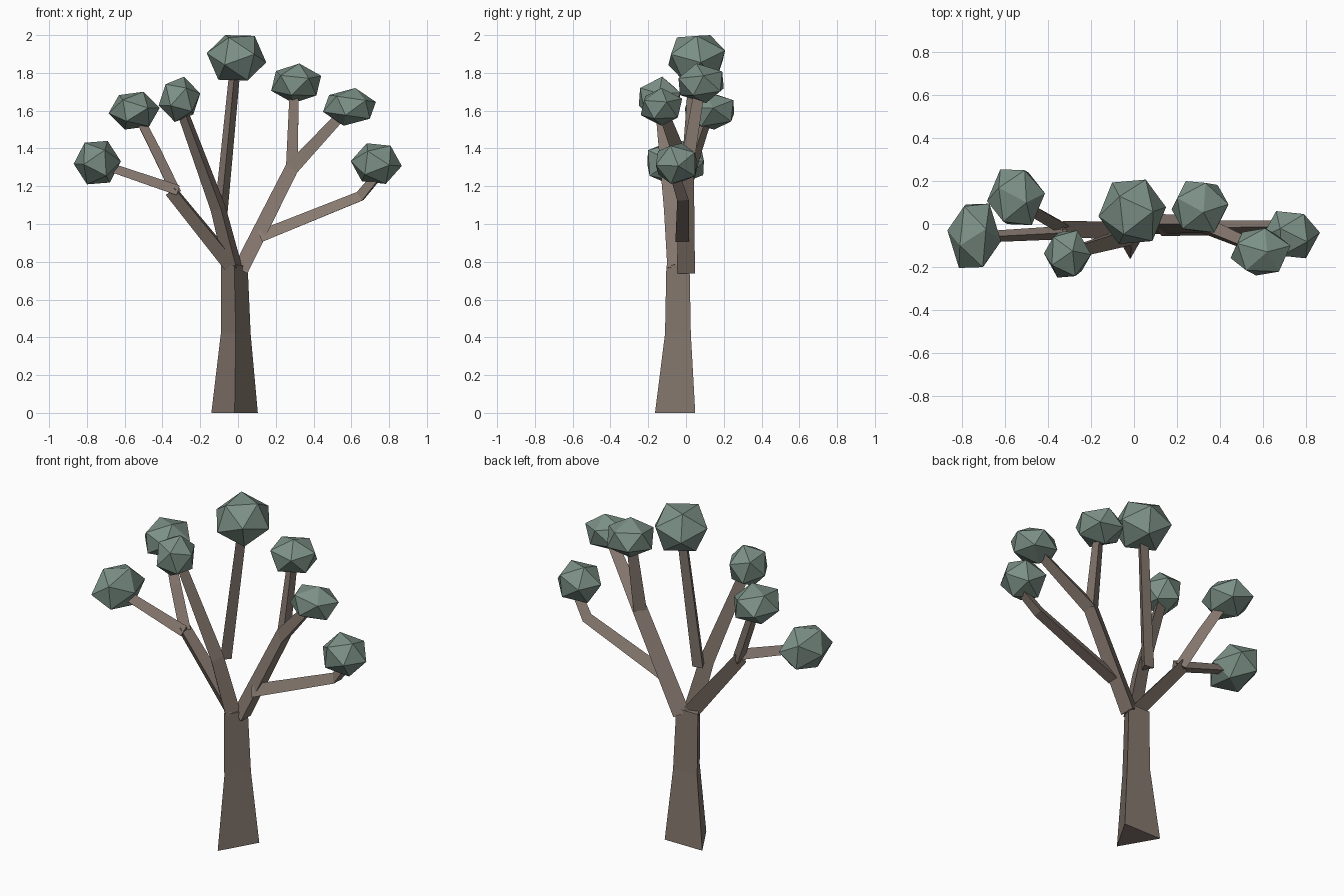
import bpy, bmesh, math, random
from mathutils import Vector, Euler

random.seed(4)
cube = bpy.data.objects.get("Cube")
if cube:
    bpy.data.objects.remove(cube, do_unlink=True)


def material(name, colour):
    mat = bpy.data.materials.new(name)
    mat.use_nodes = True
    mat.diffuse_color = colour
    mat.node_tree.nodes["Principled BSDF"].inputs["Base Color"].default_value = colour
    return mat


BARK = material("brown bark", (0.24, 0.19, 0.16, 1))
LEAF = material("grey green leaves", (0.20, 0.28, 0.24, 1))


def add_object(name, bm, mat):
    bmesh.ops.recalc_face_normals(bm, faces=bm.faces)
    mesh = bpy.data.meshes.new(name)
    bm.to_mesh(mesh)
    bm.free()
    mesh.materials.append(mat)
    bpy.context.collection.objects.link(bpy.data.objects.new(name, mesh))


def limb(name, points, radii, ridge, flat=False):
    """Three-sided tapered tube along points, with one edge turned to ridge."""
    pts = [Vector(p) for p in points]
    bm = bmesh.new()
    rings = []
    for i, (p, r) in enumerate(zip(pts, radii)):
        t = Vector((0, 0, 1)) if flat else Vector()
        if not flat:
            if i > 0:
                t += (p - pts[i - 1]).normalized()
            if i < len(pts) - 1:
                t += (pts[i + 1] - p).normalized()
        t.normalize()
        u = Vector(ridge)
        u = (u - t * u.dot(t)).normalized()
        v = t.cross(u)
        angles = [k * math.tau / 3 for k in range(3)]
        rings.append([bm.verts.new(p + r * (math.cos(a) * u + math.sin(a) * v))
                      for a in angles])
    for a, b in zip(rings, rings[1:]):
        for k in range(3):
            n = (k + 1) % 3
            bm.faces.new((a[k], a[n], b[n], b[k]))
    bm.faces.new(rings[0])
    bm.faces.new(rings[-1])
    add_object(name, bm, BARK)


def leaf_cluster(name, centre, size):
    """Turned twenty-sided ball fitted to a given size."""
    bm = bmesh.new()
    bmesh.ops.create_icosphere(bm, subdivisions=1, radius=1)
    turn = Euler([random.uniform(0, math.tau) for _ in range(3)]).to_matrix()
    bmesh.ops.rotate(bm, verts=bm.verts, matrix=turn)
    for axis in range(3):
        values = [v.co[axis] for v in bm.verts]
        low, high = min(values), max(values)
        for v in bm.verts:
            unit = (v.co[axis] - low) / (high - low) - 0.5
            v.co[axis] = centre[axis] + unit * size[axis]
    add_object(name, bm, LEAF)


# Trunk
limb("trunk", [(-0.018, -0.022, 0), (-0.012, -0.02, 0.42), (-0.02, -0.022, 0.78)],
     [0.142, 0.091, 0.082], (0, -1, 0), flat=True)

# Left side branches
limb("left_main_branch", [(0.025, 0, 0.75), (0.295, 0, 1.29), (0.58, -0.12, 1.6)],
     [0.055, 0.048, 0.032], (-1, 0, 0.5))
limb("left_upright_branch", [(0.295, 0, 1.28), (0.305, 0.07, 1.7)],
     [0.042, 0.032], (-1, 0, 0))
limb("left_low_branch", [(0.12, -0.02, 0.925), (0.65, -0.015, 1.14), (0.74, -0.05, 1.25)],
     [0.042, 0.036, 0.032], (-0.3, 0, 1))

# Right side branches
limb("right_main_branch", [(-0.015, -0.03, 0.77), (-0.35, -0.02, 1.18)],
     [0.052, 0.042], (0.3, -1, 0.3))
limb("right_back_branch", [(-0.335, -0.01, 1.16), (-0.44, 0.05, 1.38), (-0.53, 0.11, 1.56)],
     [0.036, 0.034, 0.03], (1, 0, 0.4))
limb("right_low_branch", [(-0.32, -0.04, 1.17), (-0.7, -0.06, 1.3)],
     [0.036, 0.03], (0.3, 0, 1))
limb("right_front_branch", [(-0.02, -0.045, 0.77), (-0.1, -0.07, 1.08), (-0.3, -0.13, 1.62)],
     [0.055, 0.048, 0.034], (0.2, -1, 0))

# Centre branch
limb("centre_branch", [(-0.09, 0.0, 1.06), (-0.015, 0.05, 1.83)],
     [0.04, 0.033], (0, -1, 0))

# Leaf clusters
leaves = [
    ("right_low_leaves", (-0.745, -0.055, 1.325), (0.25, 0.3, 0.23)),
    ("right_back_leaves", (-0.55, 0.125, 1.6), (0.27, 0.26, 0.2)),
    ("right_front_leaves", (-0.31, -0.14, 1.66), (0.22, 0.22, 0.24)),
    ("centre_leaves", (-0.008, 0.057, 1.88), (0.315, 0.3, 0.24)),
    ("left_upright_leaves", (0.308, 0.08, 1.745), (0.265, 0.24, 0.21)),
    ("left_front_leaves", (0.59, -0.13, 1.62), (0.28, 0.22, 0.2)),
    ("left_low_leaves", (0.732, -0.05, 1.32), (0.27, 0.22, 0.215)),
]
for name, centre, size in leaves:
    leaf_cluster(name, centre, size)
